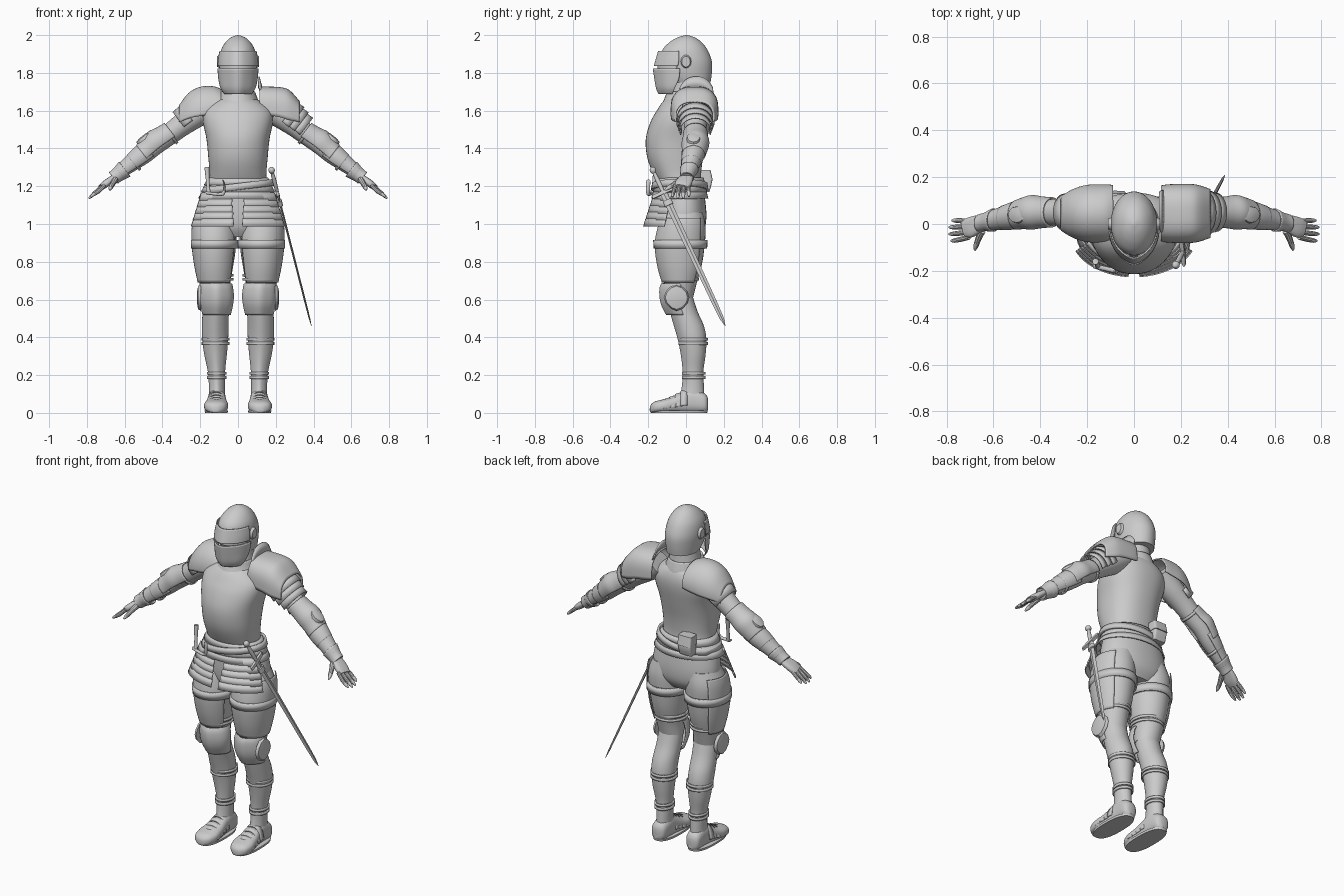
import bpy, bmesh, math
from mathutils import Vector as V

X, Y, Z = V((1, 0, 0)), V((0, 1, 0)), V((0, 0, 1))
steel = bpy.data.materials.new("steel_grey")
steel.diffuse_color = (0.6, 0.6, 0.6, 1)


def spline(rows, k):
    """Catmull-Rom interpolation through tuples of numbers."""
    out = []
    for i in range(len(rows) - 1):
        a, b, c, d = rows[max(i - 1, 0)], rows[i], rows[i + 1], rows[min(i + 2, len(rows) - 1)]
        for s in range(k):
            t = s / k
            out.append(tuple(q + 0.5 * t * (r - p + t * (2*p - 5*q + 4*r - w + t * (3*(q - r) + w - p)))
                             for p, q, r, w in zip(a, b, c, d)))
    return out + [rows[-1]]


def shell(name, rings, u=X, v=Y, arc=(0, 360), n=32, p=2, keel=0, thick=0, steps=4, mirror=False):
    """Loft rings (cx, cy, cz, radius_u, radius_v), whole or as an open plate."""
    bm, loops = bmesh.new(), []
    full = arc[1] - arc[0] == 360
    for x, y, z, ru, rv in spline(rings, steps):
        loop = []
        for i in range(n if full else n + 1):
            a = math.radians(arc[0] + (arc[1] - arc[0]) * i / n)
            c, s = math.cos(a), math.sin(a)
            du = math.copysign(abs(c) ** (2 / p), c) * max(ru, 0.0005)
            dv = math.copysign(abs(s) ** (2 / p), s) * max(rv, 0.0005) - keel * max(0, -s) ** 12
            loop.append(bm.verts.new(V((x, y, z)) + u * du + v * dv))
        loops.append(loop)
    for l, m in zip(loops, loops[1:]):
        for i in range(n):
            j = (i + 1) % len(l)
            bm.faces.new((l[i], l[j], m[j], m[i]))
    if full and not thick:
        bm.faces.new(loops[0])
        bm.faces.new(loops[-1])
    bmesh.ops.recalc_face_normals(bm, faces=bm.faces)
    me = bpy.data.meshes.new(name)
    bm.to_mesh(me)
    bm.free()
    me.materials.append(steel)
    ob = bpy.data.objects.new(name, me)
    bpy.context.collection.objects.link(ob)
    if thick:
        m = ob.modifiers.new("thickness", 'SOLIDIFY')
        m.thickness, m.offset = thick, 0
    if mirror:
        ob.modifiers.new("mirror", 'MIRROR')
    return ob


def body(name, rows, **kw):
    """Upright loft from rows (z, centre x, half width, front y, back y)."""
    return shell(name, [(c, (f + b) / 2, z, w, (b - f) / 2) for z, c, w, f, b in rows], **kw)


def rod(name, points, u=Y, flat=1, **kw):
    """Tapered rod through points (x, y, z, radius)."""
    d = (V(points[-1][:3]) - V(points[0][:3])).normalized()
    u = (u - d * u.dot(d)).normalized()
    return shell(name, [(x, y, z, r, r * flat) for x, y, z, r in points], u, d.cross(u), **kw)


# helmet: skull, split visor leaving an eye slit, pivots and comb
body("helmet_skull", [(1.75, 0, .085, -.08, .13), (1.80, 0, .095, -.125, .137), (1.86, 0, .099, -.135, .137),
                      (1.92, 0, .09, -.125, .115), (1.96, 0, .068, -.09, .085), (1.985, 0, .042, -.05, .052),
                      (1.997, 0, .015, -.015, .02), (2.0, 0, .001, 0, .002)], n=48)
body("visor_lower", [(1.69, 0, .07, -.13, .0), (1.72, 0, .09, -.143, .04), (1.77, 0, .102, -.152, .10),
                     (1.824, 0, .106, -.16, .12)], arc=(185, 355), keel=.013, thick=.006, n=48)
body("visor_upper", [(1.836, 0, .106, -.157, .12), (1.87, 0, .105, -.148, .12), (1.915, 0, .097, -.135, .10)],
     arc=(190, 350), keel=.01, thick=.006, n=48)
body("slit_backing", [(1.82, 0, .10, -.148, .12), (1.84, 0, .10, -.148, .12)], arc=(195, 345), thick=.004)
shell("visor_pivot", [(.097, 0, 1.86, .028, .035), (.111, 0, 1.86, .022, .028)], Y, Z, steps=1, mirror=True)
body("neck", [(1.62, 0, .12, -.10, .11), (1.68, 0, .09, -.085, .10), (1.78, 0, .075, -.07, .09)])
body("gorget", [(1.61, 0, .135, -.135, .12), (1.65, 0, .105, -.115, .115), (1.70, 0, .085, -.095, .10)], thick=.01)

# cuirass, waist and hips
body("cuirass", [(1.20, 0, .155, -.13, .085), (1.26, 0, .15, -.165, .08), (1.35, 0, .157, -.20, .09),
                 (1.45, 0, .167, -.208, .112), (1.54, 0, .185, -.183, .13), (1.60, 0, .18, -.15, .132),
                 (1.645, 0, .13, -.12, .12), (1.67, 0, .08, -.09, .10)], p=2.3, keel=.005, n=48)
body("hips", [(.93, 0, .13, -.09, .07), (.98, 0, .19, -.12, .10), (1.05, 0, .205, -.13, .108),
              (1.14, 0, .19, -.13, .10), (1.24, 0, .155, -.13, .085)], p=2.2, n=48)

# overlapping waist lames, belts and the two hanging tassets
for i in range(3):
    z, g = 1.245 - .035 * i, .015 * i
    body("waist_lame", [(z, 0, .155 + g, -.155 - g / 2, .09 + g / 2),
                        (z - .04, 0, .178 + g, -.165 - g / 2, .10 + g / 2)], thick=.007, steps=1, n=48)
belt = body("waist_belt", [(1.215, 0, .178, -.173, .108), (1.18, 0, .188, -.178, .113)], thick=.012, steps=1, n=48)
for vert in belt.data.vertices:                      # slanted belt
    vert.co.z += vert.co.x * .12
for i in range(5):
    z, g = 1.165 - .034 * i, .011 * i
    body("tasset_lame", [(z, 0, .205 + g, -.168 - g, .12), (z - .042, 0, .221 + g, -.18 - g, .12)],
         arc=(279 - i, 339), thick=.007, steps=1, n=16, mirror=True)
shell("belt_pouch", [(-.08, .095, 1.17, .04, .028), (-.08, .105, 1.22, .042, .032), (-.08, .10, 1.28, .04, .025)],
      p=7, steps=2)
shell("pouch_flap", [(-.08, .105, 1.23, .045, .037), (-.08, .10, 1.285, .043, .03)], p=7, steps=1)
rod("dagger_grip", [(-.165, -.16, 1.30, .013), (-.16, -.17, 1.22, .009), (-.155, -.18, 1.16, .011)])
rod("dagger_guard", [(-.17, -.18, 1.165, .01), (-.08, -.20, 1.16, .01), (-.075, -.20, 1.225, .012)], u=Y)

# legs
body("thigh", [(.60, .115, .07, -.09, .035), (.68, .122, .08, -.115, .055), (.78, .123, .098, -.142, .083),
               (.88, .123, .112, -.155, .098), (.98, .122, .112, -.14, .104), (1.06, .112, .09, -.11, .09)], mirror=True)
body("cuisse", [(.69, .122, .088, -.125, .063), (.78, .124, .105, -.15, .09), (.89, .125, .118, -.163, .105),
                (.98, .125, .117, -.148, .108), (1.03, .12, .112, -.13, .105)],
     arc=(-150, 50), thick=.006, mirror=True)
body("thigh_band", [(.915, .124, .119, -.168, .109), (.87, .124, .119, -.165, .106)],
     thick=.012, steps=1, mirror=True)
body("lower_leg", [(.08, .112, .043, -.03, .098), (.14, .112, .042, -.016, .095), (.22, .114, .046, -.012, .092),
                   (.31, .119, .06, -.022, .104), (.39, .121, .069, -.038, .108), (.46, .121, .07, -.058, .095),
                   (.54, .118, .07, -.08, .06), (.62, .116, .07, -.09, .035)], keel=.006, mirror=True)
for z, w, f, b in ((.18, .048, -.018, .10), (.36, .07, -.037, .112), (.70, .09, -.125, .065)):
    for k in (0, .022):
        body("leg_strap", [(z + k, .118 if z > .3 else .113, w, f, b), (z + k + .014, .118 if z > .3 else .113, w, f, b)],
             thick=.008, steps=1, mirror=True)
body("knee_cop", [(.52, .113, .072, -.09, .04), (.57, .113, .083, -.115, .03), (.615, .113, .088, -.125, .03),
                  (.66, .115, .086, -.125, .035), (.685, .117, .082, -.115, .04)],
     arc=(170, 370), keel=.012, thick=.007, mirror=True)
wing = [(.196, -.05, .61, .068, .07), (.211, -.05, .61, .06, .062), (.217, -.05, .61, .03, .03)]
shell("knee_wing", wing, Y, Z, p=1.7, n=12, steps=1, mirror=True)

# armoured shoes with instep lames and soles
shell("shoe", [(.115, .117, .045, .02, .03), (.114, .10, .052, .042, .05), (.112, .04, .065, .047, .065),
               (.112, -.01, .058, .049, .058), (.114, -.07, .043, .058, .043), (.116, -.12, .036, .064, .036),
               (.118, -.165, .03, .052, .03), (.118, -.187, .022, .025, .02), (.118, -.192, .018, .004, .005)],
      X, Z, p=2.5, mirror=True)
for y, r, h in ((-.10, .063, .076), (-.07, .06, .088), (-.04, .056, .103), (-.01, .054, .12)):
    shell("instep_lame", [(.114, y + .018, 0, r - .002, h + .005), (.115, y - .018, 0, r, h - .006)],
          X, Z, arc=(15, 165), p=2.4, thick=.005, steps=1, mirror=True)
body("sole", [(0, .115, .06, -.185, .112), (.013, .115, .062, -.19, .115)], p=2.5, steps=1, mirror=True)

# arms: sleeve, elbow guard, vambrace and cuff
AV = V((.61, 0, .79))


def arm(name, rows, **kw):
    """Loft across the arm axis from rows (x, radius, depth shift)."""
    rings = []
    for x, r, lift in rows:
        y = .05 if x < .45 else .05 - (x - .45) * .22
        c = V((x, y, 1.60 - (x - .2) * .775)) + AV * lift
        rings.append((*c, r, r))
    return shell(name, rings, Y, AV, **kw)


arm("arm", [(.14, .07, -.01), (.22, .068, -.005), (.30, .06, 0), (.38, .054, 0), (.44, .05, 0), (.50, .05, 0),
            (.56, .042, 0), (.62, .033, 0), (.66, .03, 0)], mirror=True)
arm("elbow_guard", [(.35, .061, 0), (.39, .064, .004), (.43, .07, .008), (.47, .064, .004), (.50, .06, 0)],
    arc=(-25, 205), thick=.007, mirror=True)
arm("forearm_plate", [(.47, .058, 0), (.52, .056, 0), (.58, .044, 0), (.63, .037, 0)],
    arc=(-40, 220), thick=.006, mirror=True)
for x, r in ((.36, .06), (.55, .05), (.62, .039)):
    arm("arm_strap", [(x - .006, r, 0), (x + .006, r, 0)], thick=.007, steps=1, mirror=True)
arm("glove_cuff", [(.60, .047, 0), (.635, .037, 0), (.66, .035, 0)], thick=.006, mirror=True)
AD = V((.79, 0, -.61))
disc = [V((.455, .04, 1.40)) + AV * k for k in (.062, .078, .084)]
shell("elbow_disc", [(*c, r, r * .75) for c, r in zip(disc, (.05, .045, .02))], AD, Y, n=12, steps=1, mirror=True)

# hands: palm, four fingers and thumb
rod("palm", [(.635, .01, 1.262, .03), (.665, .0, 1.24, .038), (.70, -.015, 1.213, .043), (.725, -.022, 1.194, .035)],
    flat=.45, p=2.6, mirror=True)
for i in range(4):
    y, L = .012 - .023 * i, (.85, 1, 1, .9)[i]
    rod("finger", [(.705, y, 1.207, .011), (.705 + .04 * L, y * 1.15, 1.18 - .003 * i, .011),
                   (.705 + .072 * L, y * 1.25, 1.205 - .058 * L, .009), (.705 + .085 * L, y * 1.25, 1.205 - .07 * L, .004)],
        n=10, steps=2, mirror=True)
rod("thumb", [(.65, -.03, 1.235, .017), (.665, -.065, 1.21, .013), (.675, -.095, 1.19, .011), (.68, -.112, 1.18, .004)],
    u=X, n=10, steps=2, mirror=True)

# shoulders: pointed plate on one side, squared plate with raised collar and lames on the other
shell("round_pauldron", [(-.09, .045, 1.605, .118, .105), (-.13, .045, 1.60, .12, .125), (-.20, .045, 1.59, .118, .132),
                         (-.26, .045, 1.575, .10, .115), (-.31, .045, 1.55, .07, .075)],
      Y, Z, arc=(-8, 188), thick=.008)
shell("square_pauldron", [(.115, .045, 1.61, .115, .115), (.15, .045, 1.605, .12, .118), (.22, .045, 1.595, .122, .125),
                          (.27, .045, 1.58, .118, .125), (.325, .045, 1.56, .10, .085)],
      Y, Z, arc=(-8, 188), p=2.7, thick=.009)
shell("pauldron_collar", [(.125, .05, 1.61, .112, .115), (.11, .055, 1.625, .10, .155)],
      Y, Z, arc=(35, 145), p=2.4, thick=.008, steps=1)
for x, r in ((.27, .098), (.298, .09), (.326, .082)):
    arm("shoulder_lame", [(x - .02, r - .004, .008), (x + .016, r, .006)], arc=(-20, 200), thick=.007, steps=1)
lame = arm("upper_arm_lame", [(.25, .08, .005), (.295, .076, .004)], arc=(-15, 195), thick=.007, steps=1)
lame.scale.x = -1

# sword slung at the hip
P, D = V((.178, -.175, 1.285)), V((.217, .395, -.85)).normalized()
W = (Y - D * Y.dot(D)).normalized()


def along(name, rows, **kw):
    """Loft along the sword from rows (distance, half width, half thickness)."""
    return shell(name, [(*(P + D * t), w, h) for t, w, h in rows], W, D.cross(W), **kw)


along("sword_pommel", [(-.018, .003, .003), (-.01, .014, .014), (.004, .017, .017), (.02, .008, .008)], n=16)
along("sword_grip", [(.015, .009, .009), (.07, .012, .011), (.13, .01, .009)], n=16)
along("sword_guard", [(.125, .065, .009), (.143, .065, .009)], p=3, steps=1)
along("sword_blade", [(.14, .019, .006), (.80, .014, .005), (.89, .011, .004), (.935, .001, .001)], n=4, steps=1)
along("scabbard_loop", [(.18, .024, .013), (.21, .024, .013)], steps=1)

# smooth shading with crisp plate edges
for ob in bpy.context.collection.objects:
    ob.select_set(True)
    bpy.context.view_layer.objects.active = ob
bpy.ops.object.shade_smooth_by_angle(angle=math.radians(35))
